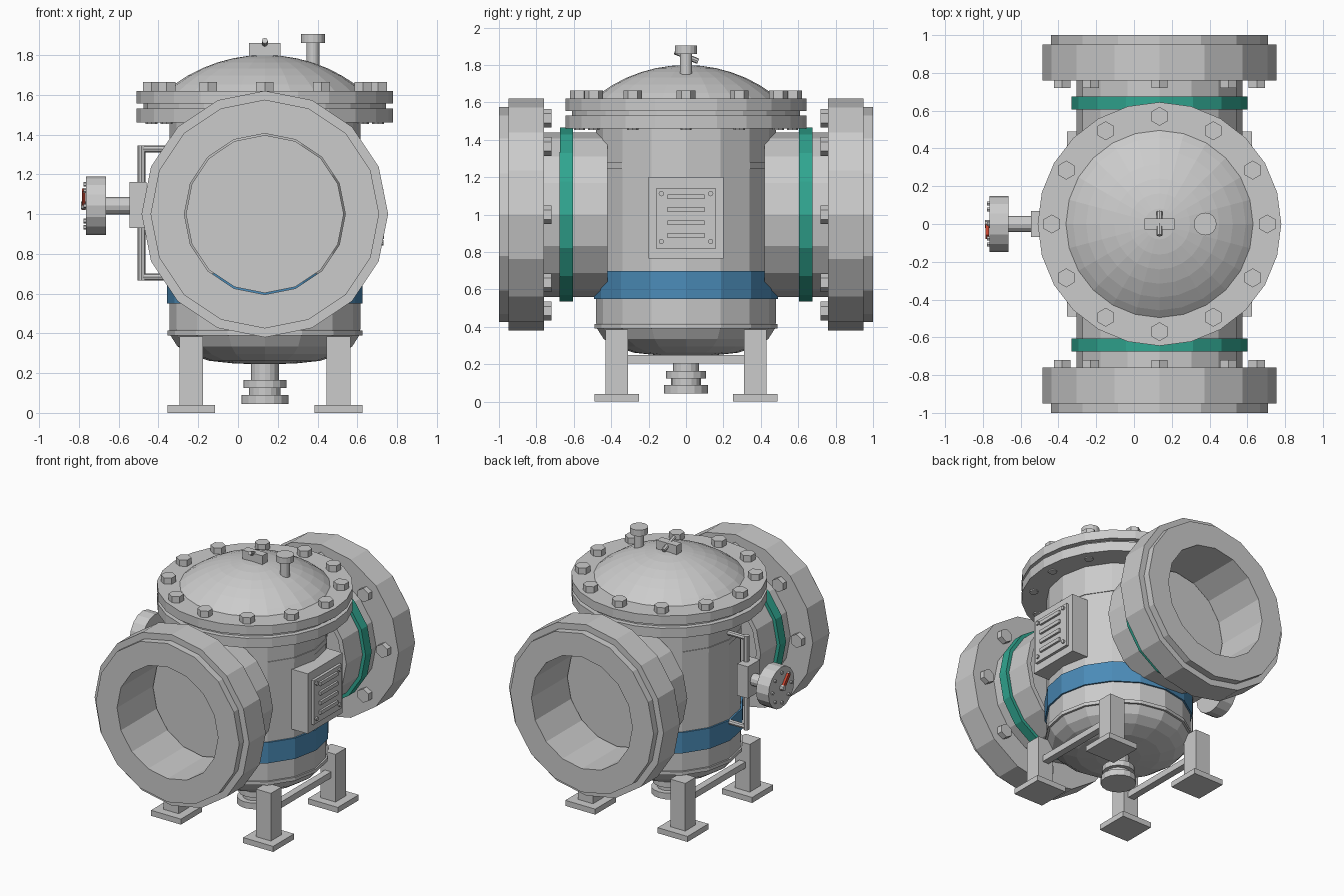
import bpy, bmesh, math
from mathutils import Vector, Matrix

if "Cube" in bpy.data.objects:
    bpy.data.objects.remove(bpy.data.objects["Cube"])

CX = 0.135  # vessel axis in x
X, Y, Z = Vector((1, 0, 0)), Vector((0, 1, 0)), Vector((0, 0, 1))


def material(name, rgb):
    m = bpy.data.materials.new(name)
    m.diffuse_color = (*rgb, 1)
    m.use_nodes = True
    m.node_tree.nodes["Principled BSDF"].inputs["Base Color"].default_value = m.diffuse_color
    return m


GREEN = material("green_paint", (0.03, 0.38, 0.28))
BLUE = material("blue_paint", (0.07, 0.26, 0.48))
RED = material("red_paint", (0.6, 0.06, 0.03))


def finish(name, bm, mat=None, matrix=Matrix()):
    bmesh.ops.recalc_face_normals(bm, faces=bm.faces)
    me = bpy.data.meshes.new(name)
    bm.to_mesh(me)
    bm.free()
    ob = bpy.data.objects.new(name, me)
    ob.matrix_world = matrix
    if mat:
        me.materials.append(mat)
    bpy.context.collection.objects.link(ob)
    return ob


def lathe(name, profile, loc, axis=Z, seg=16, mat=None, ring=False, phase=0.0):
    """Spin (radius, height) points about axis; ring=True closes the profile into a tube."""
    bm = bmesh.new()
    rows = []
    for r, h in profile:
        if r == 0:
            rows.append([bm.verts.new((0, 0, h))] * seg)
        else:
            rows.append([bm.verts.new((r * math.cos(a), r * math.sin(a), h))
                         for a in (phase + math.tau * i / seg for i in range(seg))])
    pairs = list(zip(rows, rows[1:])) + ([(rows[-1], rows[0])] if ring else [])
    for a, b in pairs:
        for i in range(seg):
            j = (i + 1) % seg
            bm.faces.new(list(dict.fromkeys((a[i], a[j], b[j], b[i]))))
    if not ring:
        for row in (rows[0], rows[-1]):
            if row[0] is not row[1]:
                bm.faces.new(row)
    rot = Z.rotation_difference(axis).to_matrix().to_4x4()
    return finish(name, bm, mat, Matrix.Translation(loc) @ rot)


def rod(name, a, b, r, seg=8, **kw):
    a, b = Vector(a), Vector(b)
    d = b - a
    return lathe(name, [(r, 0), (r, d.length)], a, d.normalized(), seg, **kw)


def box(name, lo, hi, mat=None, tilt=0.0):
    lo, hi = Vector(lo), Vector(hi)
    bm = bmesh.new()
    bmesh.ops.create_cube(bm, size=1, matrix=Matrix.Diagonal((*(hi - lo), 1)))
    return finish(name, bm, mat, Matrix.Translation((lo + hi) / 2) @ Matrix.Rotation(tilt, 4, 'X'))


def bolt(name, loc, axis, height, r=0.05):
    return lathe(name, [(r, 0), (r, height)], loc, axis, 6, phase=math.pi / 6)


AXIS = (CX, 0, 0)

# Vessel body with dished bottom, seams and blue band
lathe("vessel_body", [(0, .245), (.15, .248), (.28, .262), (.38, .295), (.44, .335),
                      (.475, .39), (.48, .42), (.48, 1.47)], AXIS)
lathe("lower_seam", [(.49, .39), (.49, .415)], AXIS)
lathe("upper_seam", [(.485, 1.245), (.485, 1.28)], AXIS)
lathe("blue_band", [(.492, .55), (.492, .70)], AXIS, mat=BLUE)

# Cover flanges, gasket, dome
lathe("body_flange", [(.645, 1.46), (.645, 1.53)], AXIS, seg=24)
lathe("cover_gasket", [(.61, 1.53), (.61, 1.555)], AXIS, seg=24)
lathe("cover_flange", [(.645, 1.555), (.645, 1.62)], AXIS, seg=24)
R = .776
top = math.asin(.52 / R)
lathe("cover_dome", [(R * math.sin(top * k / 7), 1.80 - R + R * math.cos(top * k / 7))
                     for k in range(7, 0, -1)] + [(0, 1.80)], AXIS, seg=24)
for i in range(12):
    a = math.tau * i / 12
    x, y = CX + .57 * math.cos(a), .57 * math.sin(a)
    bolt(f"cover_bolt_{i}", (x, y, 1.62), Z, .045)
    rod(f"cover_bolt_shank_{i}", (x, y, 1.452), (x, y, 1.62), .03)

# Lifting lug and vent on the dome
box("lifting_lug", (CX - .08, -.028, 1.78), (CX + .08, .028, 1.86))
rod("lug_pin", (CX, -.06, 1.872), (CX, .065, 1.82), .015)
lathe("vent_plug", [(.033, 1.72), (.033, 1.86), (.06, 1.86), (.06, 1.905)], (.377, 0, 0))

# Front and back nozzles
for side, s in (("front", -1), ("back", 1)):
    d, c = Y * s, (CX, 0, 1.0)
    lathe(f"{side}_nozzle", [(.44, .42), (.44, .77), (.405, .77), (.405, .42)], c, d, ring=True)
    lathe(f"{side}_green_ring", [(.465, .605), (.465, .675), (.43, .675), (.43, .605)],
          c, d, mat=GREEN, ring=True)
    lathe(f"{side}_flange", [(.62, .76), (.62, .95), (.575, .95), (.575, 1.0),
                             (.405, 1.0), (.405, .76)], c, d, ring=True)
    lathe(f"{side}_inner_plate", [(.397, .58), (.397, .60)], c, d)
    for i in range(8):
        a = math.tau * i / 8
        bolt(f"{side}_flange_bolt_{i}",
             (CX + .515 * math.cos(a), s * .765, 1 + .515 * math.sin(a)), -d, .045)

# Legs, feet and side braces
for sx in (-1, 1):
    x = CX + .37 * sx
    for sy in (-1, 1):
        y = .37 * sy
        tag = ("left" if sx < 0 else "right") + ("_front" if sy < 0 else "_back")
        box(f"{tag}_leg", (x - .06, y - .06, .04), (x + .06, y + .06, .385))
        box(f"{tag}_foot", (x - .12, y - .12, 0), (x + .12, y + .12, .04))
    box(f"brace_{sx}", (x - .025, -.32, .205), (x + .025, .32, .25))

# Drain
lathe("drain", [(.118, .045), (.118, .09), (.08, .09), (.08, .125), (.108, .125),
                (.108, .165), (.07, .165), (.07, .27)], AXIS)

# Louvred panel on the right side
box("panel_base", (.57, -.2, .765), (.70, .2, 1.2))
box("panel_cover", (.69, -.16, .82), (.72, .16, 1.14))
for i, z in enumerate((.888, .957, 1.027, 1.096)):
    box(f"panel_slat_{i}", (.71, -.1, z - .013), (.735, .1, z + .013))
for sy in (-1, 1):
    for z in (.856, 1.112):
        rod(f"panel_screw_{sy}_{z}", (.71, .132 * sy, z), (.732, .132 * sy, z), .014)

# Gauge on the left side with its tubing
rod("gauge_riser", (-.485, 0, .665), (-.485, 0, 1.345), .02)
for name, z in (("upper", 1.327), ("lower", .683)):
    rod(f"{name}_gauge_tube", (-.485, 0, z), (-.33, 0, z), .018)
box("gauge_block", (-.545, -.07, .93), (-.46, .07, 1.16))
rod("gauge_stem", (-.67, 0, 1.042), (-.54, 0, 1.042), .043, 12)
rod("gauge_case", (-.765, 0, 1.042), (-.665, 0, 1.042), .148, 16)
rod("gauge_hub", (-.79, 0, 1.042), (-.765, 0, 1.042), .02)
for i in range(8):
    a = math.tau * i / 8
    y, z = .108 * math.cos(a), 1.042 + .108 * math.sin(a)
    rod(f"gauge_mark_{i}", (-.777, y, z), (-.76, y, z), .012, 6)
box("gauge_pointer", (-.785, -.043, 1.015), (-.768, -.017, 1.135), RED, math.radians(40))
